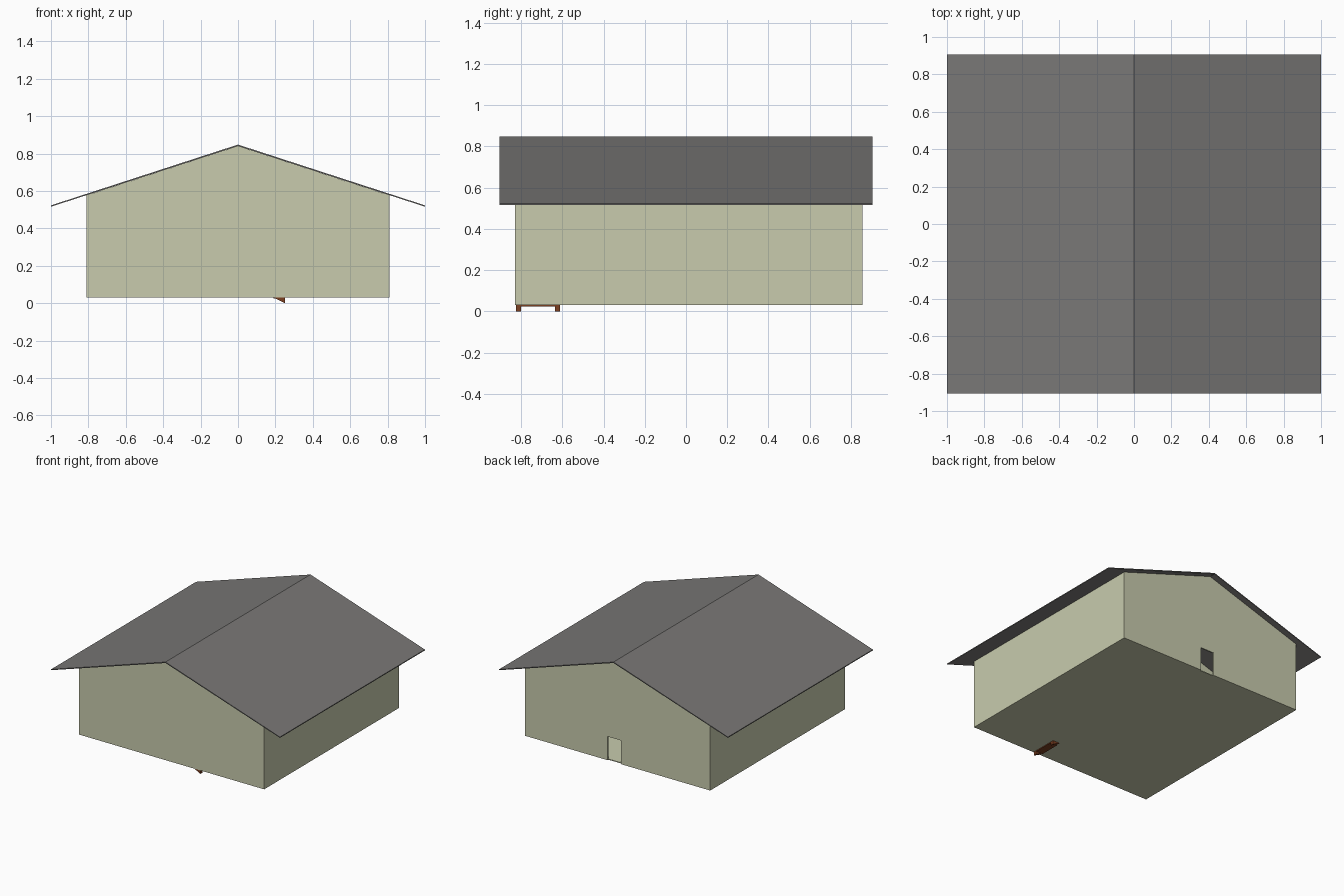
import bpy, bmesh

if "Cube" in bpy.data.objects:
    bpy.data.objects.remove(bpy.data.objects["Cube"])


def material(name, rgb):
    m = bpy.data.materials.new(name)
    m.diffuse_color = (*rgb, 1)
    m.use_nodes = True
    m.node_tree.nodes["Principled BSDF"].inputs["Base Color"].default_value = m.diffuse_color
    return m


WALL = material("plaster", (0.58, 0.60, 0.42))
ROOF = material("roofing", (0.19, 0.185, 0.18))
WOOD = material("wood", (0.2, 0.05, 0.015))


def prism(name, profile, y0, y1, mat):
    """Extrude an xz profile from y0 to y1."""
    bm = bmesh.new()
    face = bm.faces.new([bm.verts.new((x, y0, z)) for x, z in profile])
    ext = bmesh.ops.extrude_face_region(bm, geom=[face])
    verts = [v for v in ext["geom"] if isinstance(v, bmesh.types.BMVert)]
    bmesh.ops.translate(bm, verts=verts, vec=(0, y1 - y0, 0))
    bmesh.ops.recalc_face_normals(bm, faces=bm.faces)
    me = bpy.data.meshes.new(name)
    bm.to_mesh(me)
    bm.free()
    me.materials.append(mat)
    ob = bpy.data.objects.new(name, me)
    bpy.context.collection.objects.link(ob)
    return ob


def rect(x0, x1, z0, z1):
    return [(x0, z0), (x1, z0), (x1, z1), (x0, z1)]


W, T = 0.81, 0.01            # half width and wall thickness
Y0, Y1 = -0.83, 0.855        # front and back of the walls
BASE, EAVE, PEAK = 0.03, 0.577, 0.84

# Gable walls, the back one with a doorway notch
top = [(W, EAVE), (0, PEAK), (-W, EAVE)]
prism("front_wall", [(-W, BASE), (W, BASE)] + top, Y0, Y0 + T, WALL)
door = [(-0.03, BASE), (-0.03, 0.217), (0.087, 0.217), (0.087, BASE)]
prism("back_wall", [(-W, BASE)] + door + [(W, BASE)] + top, Y1 - T, Y1, WALL)

# Side walls and floor
for side, x in (("left", -W), ("right", W - T)):
    prism(side + "_wall", rect(x, x + T, BASE, EAVE), Y0 + T, Y1 - T, WALL)
prism("floor", rect(-W + T, W - T, BASE, BASE + 0.006), Y0 + T, Y1 - T, WALL)

# Partition glimpsed through the doorway
prism("inner_wall", [(-W + T, BASE), (0, BASE), (0, PEAK), (-W + T, EAVE)],
      0.09, 0.10, WALL)

# Pitched roof sheet
prism("roof", [(-1, 0.523), (0, 0.848), (1, 0.523),
               (1, 0.516), (0, 0.84), (-1, 0.516)], -0.905, 0.905, ROOF)

# Indoor staircase whose foot pokes through the floor
SX, SY0, SY1, RUN, STEPS = 0.25, -0.825, -0.61, 0.06, 10
RISE = 0.03
length, height = RUN * STEPS, RISE * STEPS
stringer = [(SX, 0), (SX, 0.05), (SX - length, height + 0.05), (SX - length, height)]
for name, y in (("front_stringer", SY0), ("back_stringer", SY1 - 0.025)):
    prism(name, stringer, y, y + 0.025, WOOD)
for i in range(STEPS):
    x, z = SX - RUN * i, 0.024 + RISE * i
    prism("stair_tread", rect(x - RUN, x, z, z + 0.01), SY0 + 0.025, SY1 - 0.025, WOOD)
